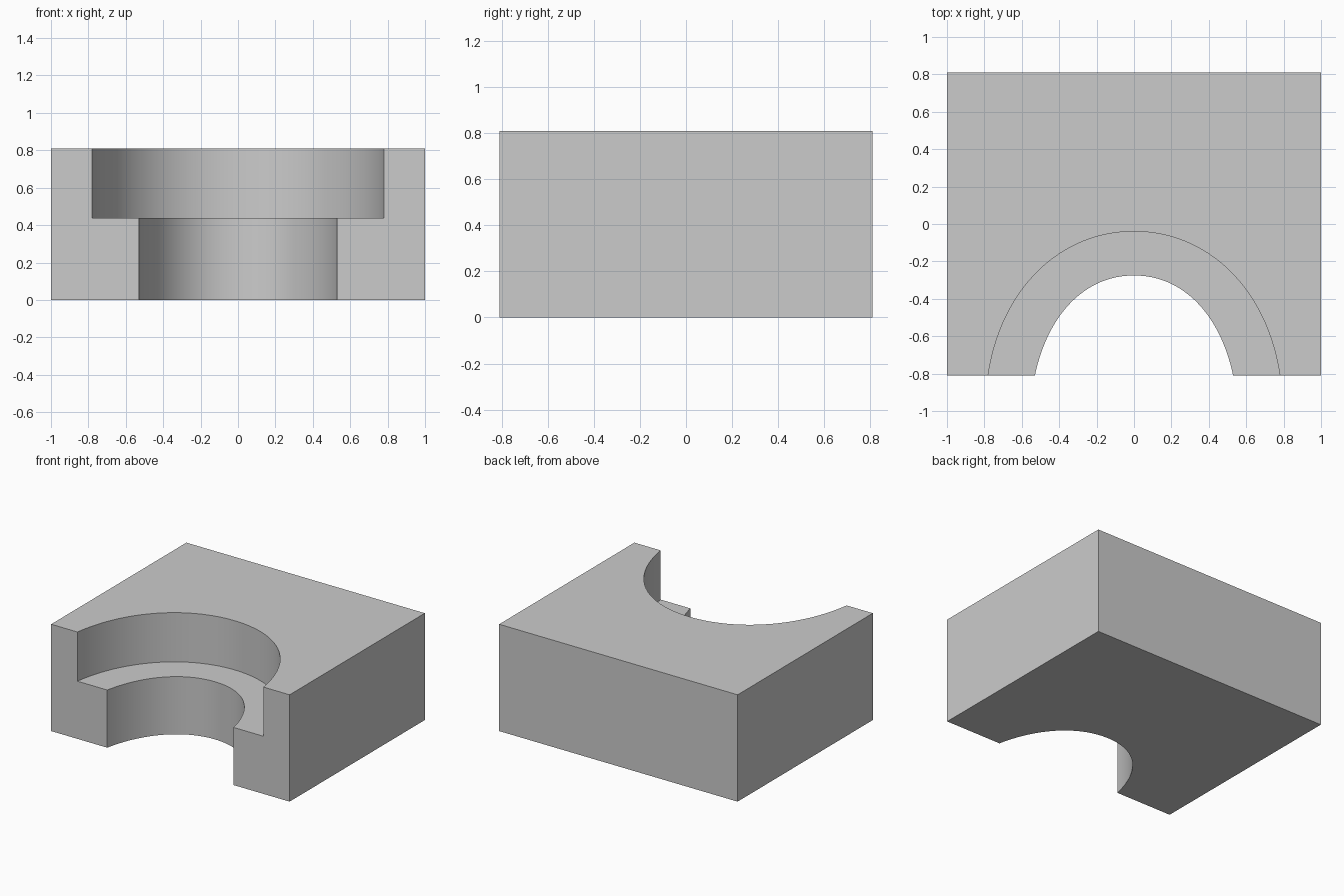
import bpy, bmesh
from mathutils import Vector
from mathutils.geometry import interpolate_bezier

if "Cube" in bpy.data.objects:
    bpy.data.objects.remove(bpy.data.objects["Cube"])

W, D, H, STEP = 1.0, 0.81, 0.81, 0.437


def arch(p0, p1, p2, p3, n=33):
    """Left half from a curve, mirrored to the right."""
    left = [p.to_2d() for p in interpolate_bezier(*[Vector((*p, 0)) for p in (p0, p1, p2, p3)], n)]
    return left + [Vector((-p.x, p.y)) for p in reversed(left[:-1])]


large = arch((-0.78, -D), (-0.71, -0.34), (-0.39, -0.04), (0, -0.04))
small = arch((-0.53, -D), (-0.46, -0.48), (-0.26, -0.275), (0, -0.275))
outer = [Vector(p) for p in ((W, -D), (W, D), (-W, D), (-W, -D))]

bm = bmesh.new()


def ring(points, z):
    return [bm.verts.new((p.x, p.y, z)) for p in points]


ob, ot = ring(outer, 0), ring(outer, H)
sb, sm = ring(small, 0), ring(small, STEP)
lm, lt = ring(large, STEP), ring(large, H)

# Underside, top and ledge
bm.faces.new(ob + sb)
bm.faces.new(ot + lt)
bm.faces.new(lm + sm[::-1])

# Sides and back
for i in range(3):
    bm.faces.new((ob[i], ob[i + 1], ot[i + 1], ot[i]))

# Stepped front faces, left and right
for o, k in ((3, 0), (0, -1)):
    bm.faces.new((ob[o], sb[k], sm[k], lm[k], lt[k], ot[o]))

# Curved recess walls
for lo, hi in ((sb, sm), (lm, lt)):
    for i in range(len(lo) - 1):
        bm.faces.new((lo[i], lo[i + 1], hi[i + 1], hi[i]))

bmesh.ops.recalc_face_normals(bm, faces=bm.faces)
mesh = bpy.data.meshes.new("stepped_arch_block")
bm.to_mesh(mesh)
bm.free()

block = bpy.data.objects.new("stepped_arch_block", mesh)
bpy.context.collection.objects.link(block)
bpy.context.view_layer.objects.active = block
block.select_set(True)
bpy.ops.object.shade_smooth_by_angle()
